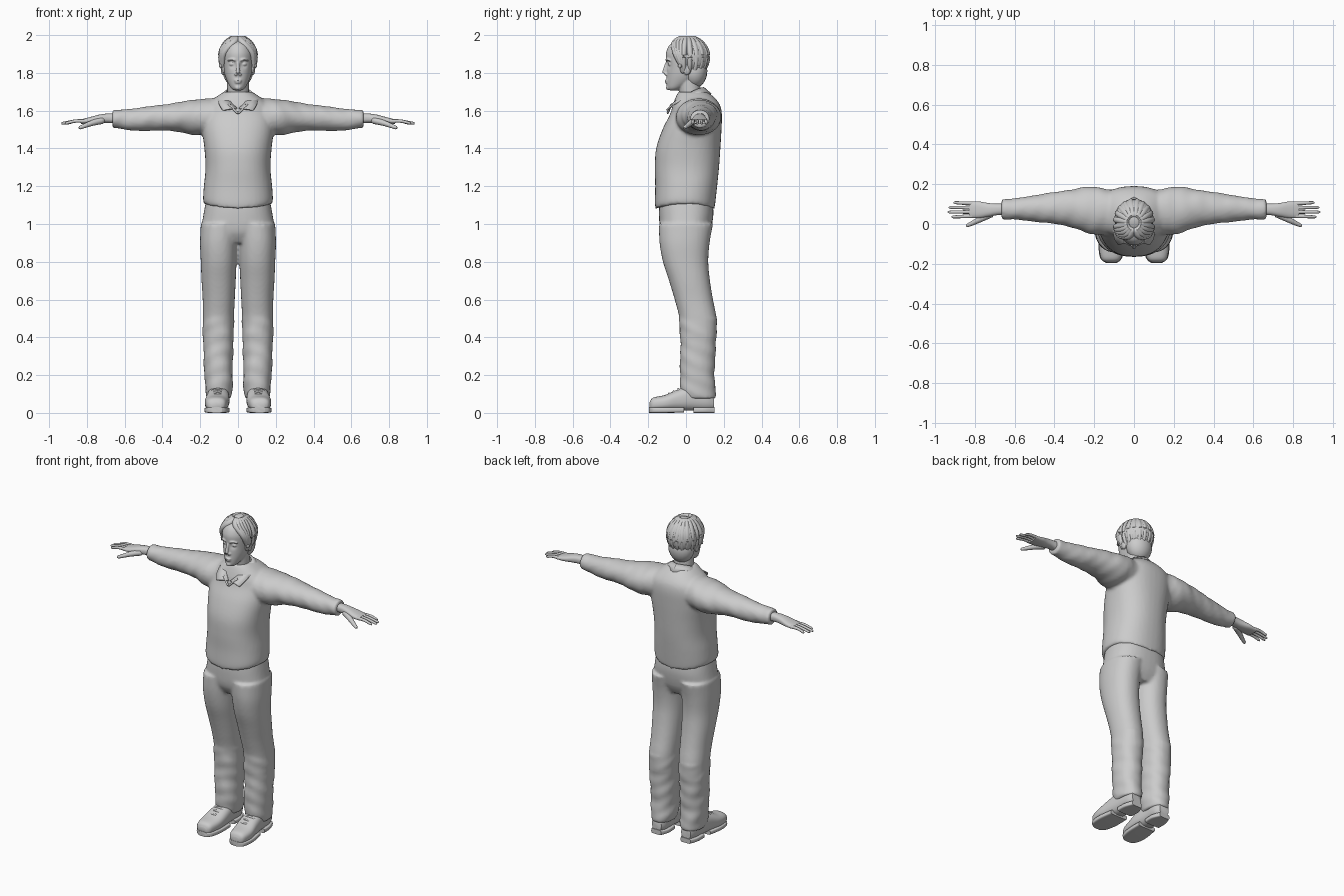
import bpy, bmesh, math
from mathutils import Vector

cube = bpy.data.objects.get("Cube")
if cube:
    bpy.data.objects.remove(cube, do_unlink=True)

GREY = (0.6, 0.6, 0.6, 1.0)
clay = bpy.data.materials.new("plain_grey")
clay.use_nodes = True
clay.diffuse_color = GREY
clay.node_tree.nodes["Principled BSDF"].inputs["Base Color"].default_value = GREY


def spline(rows, steps=5):
    """Smooth curve through rows of equal length."""
    rows = [Vector(r) for r in rows]
    out = []
    for i in range(len(rows) - 1):
        a, b = rows[max(i - 1, 0)], rows[i]
        c, d = rows[i + 1], rows[min(i + 2, len(rows) - 1)]
        for k in range(steps):
            t = k / steps
            out.append(b + (c - a) * t / 2 + (a * 2 - b * 5 + c * 4 - d) * t * t / 2
                       + (b * 3 - a - c * 3 + d) * t ** 3 / 2)
    return out + [rows[-1]]


def skin(bm, rings):
    """Bridge rings of points into a closed tube."""
    loops = [[bm.verts.new(p) for p in ring] for ring in rings]
    n = len(loops[0])
    for a, b in zip(loops, loops[1:]):
        for i in range(n):
            bm.faces.new((a[i], a[(i + 1) % n], b[(i + 1) % n], b[i]))
    bm.faces.new(loops[0])
    bm.faces.new(loops[-1])


def loft(bm, axis, rows, side=1, power=2.0, fold=0.0, n=40):
    """Rows are (position, low, high, low, high) across the chosen axis."""
    rings = []
    for t, a0, a1, b0, b1 in spline(rows):
        ring = []
        for i in range(n):
            w = math.tau * i / n
            c, s = math.cos(w), math.sin(w)
            grow = 1 + fold * math.sin(t * 55 + 3 * s) * math.sin(t * 21 + 2 * c)
            u = (a0 + a1) / 2 + (a1 - a0) / 2 * math.copysign(abs(c) ** (2 / power), c) * grow
            v = (b0 + b1) / 2 + (b1 - b0) / 2 * math.copysign(abs(s) ** (2 / power), s) * grow
            x, y, z = {"x": (t, u, v), "y": (u, t, v), "z": (u, v, t)}[axis]
            ring.append((x * side, y, z))
        rings.append(ring)
    skin(bm, rings)


def tube(bm, points, r0, r1, side=1, n=12):
    """Tapered round tube along a smooth path."""
    path = spline(points)
    rings = []
    for i, p in enumerate(path):
        turn = (path[min(i + 1, len(path) - 1)] - path[max(i - 1, 0)]).to_track_quat("Z", "Y")
        t = i / (len(path) - 1)
        r = (r0 + (r1 - r0) * t) * (0.6 if i in (0, len(path) - 1) else 1)
        ring = []
        for k in range(n):
            w = math.tau * k / n
            q = p + turn @ Vector((r * math.cos(w), r * math.sin(w), 0))
            ring.append((q.x * side, q.y, q.z))
        rings.append(ring)
    skin(bm, rings)


def ball(bm, centre, size):
    new = bmesh.ops.create_uvsphere(bm, u_segments=20, v_segments=12, radius=1)["verts"]
    for v in new:
        v.co = Vector(centre) + Vector(a * b for a, b in zip(v.co, size))


def finish(name, bm, voxel=0, smooth=0, thickness=0):
    """Turn the parts into one smooth object, fused where a voxel size is given."""
    bmesh.ops.recalc_face_normals(bm, faces=bm.faces)
    for f in bm.faces:
        f.smooth = True
    mesh = bpy.data.meshes.new(name)
    bm.to_mesh(mesh)
    bm.free()
    mesh.set_sharp_from_angle(angle=math.radians(50))
    mesh.materials.append(clay)
    obj = bpy.data.objects.new(name, mesh)
    bpy.context.collection.objects.link(obj)
    if thickness:
        obj.modifiers.new("thickness", "SOLIDIFY").thickness = thickness
    if voxel:
        fuse = obj.modifiers.new("fuse", "REMESH")
        fuse.mode, fuse.voxel_size, fuse.use_smooth_shade = "VOXEL", voxel, True
        soft = obj.modifiers.new("soften", "SMOOTH")
        soft.factor, soft.iterations = 0.5, smooth


# Sweater: torso with curved hem, plus both sleeves
bm = bmesh.new()
torso = [(1.08, .18, -.16, .15), (1.11, .185, -.165, .155), (1.2, .18, -.163, .165),
         (1.3, .172, -.165, .175), (1.4, .178, -.158, .182), (1.5, .19, -.125, .188),
         (1.58, .19, -.085, .19), (1.63, .17, -.07, .18), (1.67, .12, -.055, .15),
         (1.7, .075, -.04, .11)]
loft(bm, "z", [(z, -w, w, f, b) for z, w, f, b in torso], power=2.3)
for v in bm.verts:
    v.co.z += max(0, 1.25 - v.co.z) * 5 * v.co.x ** 2
sleeve = [(.06, -.04, .16, 1.5, 1.67), (.2, -.055, .187, 1.47, 1.662),
          (.3, -.02, .176, 1.485, 1.647), (.4, 0, .16, 1.495, 1.632),
          (.53, .015, .14, 1.492, 1.615), (.6, .022, .128, 1.5, 1.607),
          (.64, .022, .126, 1.508, 1.605), (.665, .024, .124, 1.51, 1.602)]
for side in (1, -1):
    loft(bm, "x", sleeve, side, fold=.03)
finish("sweater", bm, .01, 3)

# Trousers: pelvis and two legs, creased below the knee
bm = bmesh.new()
hips = [(.9, .17, -.1, .1), (.96, .195, -.135, .13), (1.05, .183, -.143, .145), (1.12, .17, -.14, .14)]
loft(bm, "z", [(z, -w, w, f, b) for z, w, f, b in hips], power=2.4)
leg = [(.075, .04, .165, -.01, .155), (.12, .03, .172, -.03, .157), (.2, .028, .178, -.033, .152),
       (.3, .027, .182, -.03, .155), (.4, .023, .186, -.032, .162), (.5, .022, .186, -.035, .162),
       (.6, .017, .187, -.06, .143), (.7, .012, .193, -.09, .127), (.8, .007, .197, -.122, .118),
       (.9, .002, .201, -.14, .125), (1, -.01, .197, -.143, .143)]
for side in (1, -1):
    loft(bm, "z", leg[:6], side, power=2.2, fold=.04)
    loft(bm, "z", leg[4:], side, power=2.2)
finish("trousers", bm, .01, 3)

for side, label in ((1, "left"), (-1, "right")):
    # Shoes: upper, front sole, heel and laces
    bm = bmesh.new()
    upper = [(-.193, .09, .14, .02, .055), (-.175, .066, .165, .012, .08), (-.11, .05, .176, .012, .095),
             (-.04, .045, .168, .012, .125), (.04, .05, .158, .012, .15), (.11, .052, .15, .012, .14),
             (.148, .07, .135, .02, .1)]
    loft(bm, "y", upper, side, power=2.5)
    sole = [(-.195, .085, .142, 0, .03), (-.17, .06, .17, 0, .03), (-.1, .045, .178, 0, .03),
            (-.01, .045, .165, .002, .03)]
    heel = [(.04, .05, .158, 0, .03), (.1, .048, .156, 0, .03), (.152, .068, .138, 0, .03)]
    for rows in (sole, heel):
        loft(bm, "y", rows, side, power=5)
    for k in range(3):
        y, z = -.035 - k * .025, .126 - k * .012
        tube(bm, [(.07, y, z - .012), (.107, y - .005, z), (.145, y, z - .012)], .006, .006, side)
    finish(label + "_shoe", bm)

    # Hands: wrist and palm, four fingers and a thumb
    bm = bmesh.new()
    palm = [(.6, .045, .105, 1.525, 1.585), (.68, .045, .102, 1.535, 1.585), (.73, .037, .105, 1.532, 1.58),
            (.78, .03, .113, 1.53, 1.567), (.83, .03, .113, 1.53, 1.554)]
    loft(bm, "x", palm, side, power=2.4)
    for k, reach in enumerate((.915, .935, .93, .905)):
        y = .04 + k * .021
        tip = y + (k - 1.5) * .003
        tube(bm, [(.8, y, 1.544), (.86, (y + tip) / 2, 1.545), (reach, tip, 1.532)], .0105, .007, side)
    tube(bm, [(.71, .055, 1.55), (.77, .025, 1.535), (.81, .005, 1.52), (.842, -.01, 1.508)], .019, .008, side)
    finish(label + "_hand", bm)

# Head: skull and neck, eye sockets, then facial features
bm = bmesh.new()
skull = [(1.708, .022, -.092, -.04), (1.722, .038, -.1, -.01), (1.755, .057, -.103, .05),
         (1.79, .07, -.102, .08), (1.83, .077, -.102, .095), (1.87, .08, -.106, .1),
         (1.91, .08, -.105, .1), (1.95, .066, -.085, .085), (1.975, .035, -.045, .05)]
loft(bm, "z", [(z, -w, w, f, b) for z, w, f, b in skull], n=64)
for v in bm.verts:
    for x in (.032, -.032):
        gap = (v.co - Vector((x, -.098, 1.846))).length
        v.co.y += .014 * math.exp(-(gap / .018) ** 2)
tube(bm, [(0, .04, 1.58), (0, .025, 1.67), (0, .012, 1.78)], .056, .058, n=24)
tube(bm, [(0, -.1, 1.858), (0, -.11, 1.825), (0, -.117, 1.797)], .007, .0115)
ball(bm, (0, -.103, 1.76), (.021, .01, .005))
ball(bm, (0, -.102, 1.75), (.018, .01, .006))
ball(bm, (0, -.094, 1.722), (.018, .012, .013))
for side in (1, -1):
    ball(bm, (.011 * side, -.106, 1.792), (.008, .009, .007))
    ball(bm, (.032 * side, -.083, 1.846), (.014, .012, .009))
    ball(bm, (.079 * side, .005, 1.82), (.012, .02, .032))
    tube(bm, [(.014, -.104, 1.866), (.034, -.101, 1.872), (.056, -.085, 1.864)], .006, .004, side)
finish("head", bm, .0045, 2)

# Hair: cap with locks falling from a centre parting
bm = bmesh.new()
ball(bm, (0, .026, 1.885), (.099, .1, .108))
ball(bm, (0, .045, 1.81), (.08, .068, .09))


def on_scalp(turn, lift, spread=1.0):
    """Point on the hair surface; turn 0 is the front, lift 90 the crown."""
    a, e = math.radians(turn), math.radians(lift)
    return (.09 * spread * math.cos(e) * math.sin(a),
            .006 - .107 * spread * math.cos(e) * math.cos(a), 1.88 + .103 * math.sin(e))


for side in (1, -1):
    for k in range(10):
        turn = 8 + k * 18
        sweep = max(0, 62 - k * 16)
        low = -52 - 6 * (k % 2) if k else -25
        path = [on_scalp(turn, 76), on_scalp(turn + sweep * .3, 48, 1.02),
                on_scalp(turn + sweep * .75, 15, 1.03), on_scalp(turn + sweep, -20, 1.03),
                on_scalp(turn + sweep, low, 1.25)]
        tube(bm, path, .021, .01, side)
finish("hair", bm)

# Shirt collar: two folded flaps meeting at the chest, and the neckline trim
for side, label in ((1, "left"), (-1, "right")):
    bm = bmesh.new()
    inner = spline([(0, .095, 1.725), (.055, .06, 1.715), (.066, .005, 1.69), (.045, -.055, 1.655), (.006, -.088, 1.615)])
    outer = spline([(0, .135, 1.69), (.085, .085, 1.685), (.108, 0, 1.668), (.1, -.07, 1.635), (.08, -.106, 1.605)])
    pairs = [[bm.verts.new((p.x * side, p.y, p.z)) for p in pair] for pair in zip(inner, outer)]
    for (a, b), (c, d) in zip(pairs, pairs[1:]):
        bm.faces.new((a, b, d, c))
    finish(label + "_collar", bm, thickness=.008)
bm = bmesh.new()
for side in (1, -1):
    tube(bm, [(.05, -.075, 1.635), (.026, -.088, 1.61), (0, -.098, 1.585)], .006, .006, side)
finish("neckline", bm)
